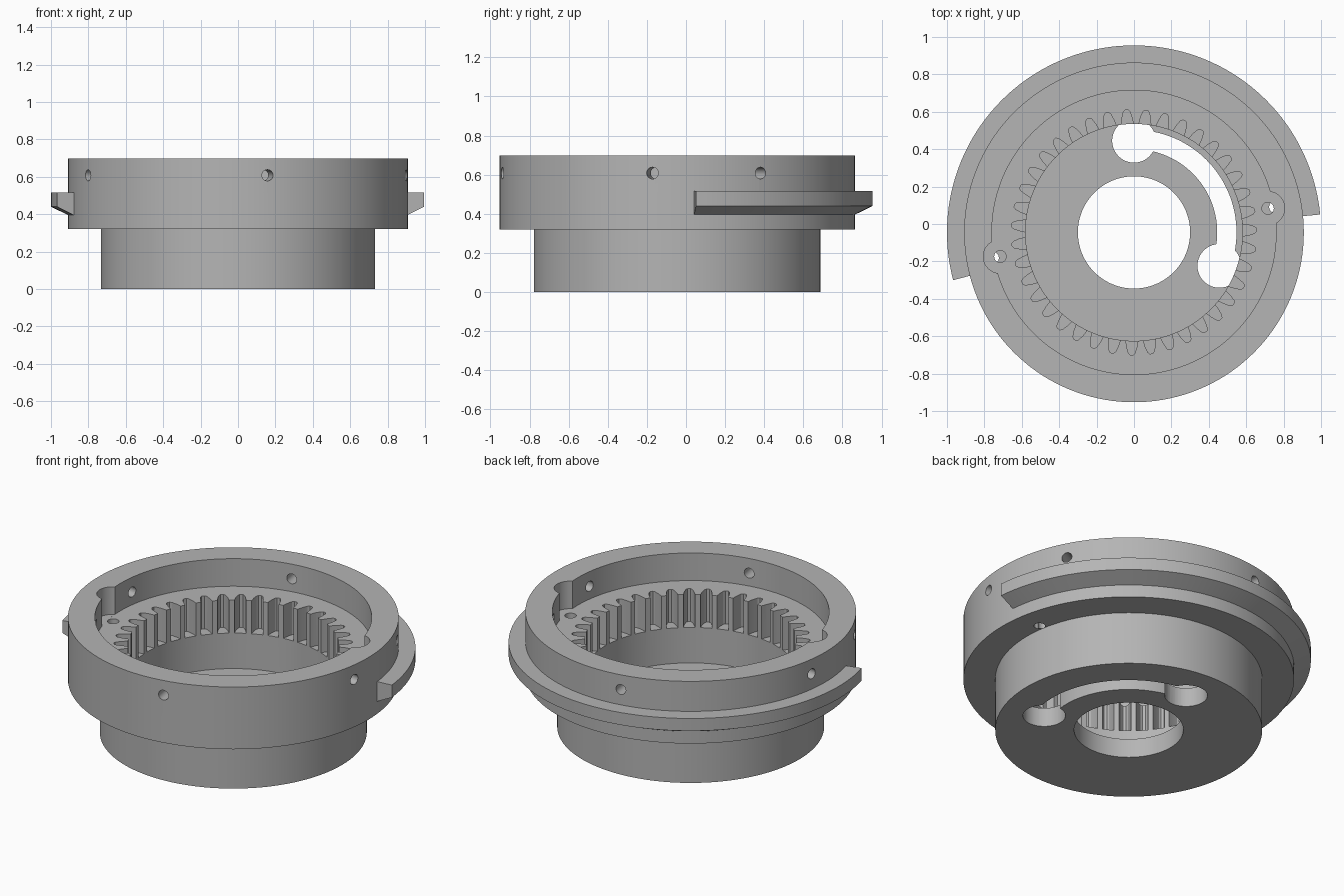
import bpy, bmesh
from math import sin, cos, pi, radians, tau
from mathutils import Matrix, Vector

if "Cube" in bpy.data.objects:
    bpy.data.objects.remove(bpy.data.objects["Cube"])

CENTRE = Vector((0, -0.045, 0))
SEGMENTS = 144

grey = bpy.data.materials.new("machined grey")
grey.use_nodes = True
grey.diffuse_color = (0.46, 0.46, 0.46, 1)
grey.node_tree.nodes["Principled BSDF"].inputs["Base Color"].default_value = (0.46, 0.46, 0.46, 1)


def finish(name, bm):
    bmesh.ops.recalc_face_normals(bm, faces=bm.faces)
    mesh = bpy.data.meshes.new(name)
    bm.to_mesh(mesh)
    bm.free()
    mesh.materials.append(grey)
    obj = bpy.data.objects.new(name, mesh)
    obj.location = CENTRE
    bpy.context.collection.objects.link(obj)
    return obj


def sweep(name, profile, start=0.0, end=360.0):
    """Turn a closed (radius, z) profile about the axis, fully or over an arc."""
    full = end - start >= 360
    steps = max(8, round(SEGMENTS * (end - start) / 360))
    bm = bmesh.new()
    rings = []
    for i in range(steps if full else steps + 1):
        a = radians(start + (end - start) * i / steps)
        rings.append([bm.verts.new((r * cos(a), r * sin(a), z)) for r, z in profile])
    n = len(profile)
    for i in range(steps):
        a, b = rings[i], rings[(i + 1) % len(rings)]
        for j in range(n):
            k = (j + 1) % n
            bm.faces.new((a[j], b[j], b[k], a[k]))
    if not full:
        bm.faces.new(rings[0])
        bm.faces.new(rings[-1])
    return finish(name, bm)


def prism(name, outline, low, high):
    bm = bmesh.new()
    bottom = bm.faces.new([bm.verts.new((x, y, low)) for x, y in outline])
    top = bmesh.ops.extrude_face_region(bm, geom=[bottom])["geom"]
    bmesh.ops.translate(bm, vec=(0, 0, high - low),
                        verts=[v for v in top if isinstance(v, bmesh.types.BMVert)])
    return finish(name, bm)


def polar(radius, degrees):
    return radius * cos(radians(degrees)), radius * sin(radians(degrees))


def post(name, radius, at, low, high, sides=40):
    ring = [(at[0] + radius * cos(tau * i / sides), at[1] + radius * sin(tau * i / sides))
            for i in range(sides)]
    return prism(name, ring, low, high)


def cut(target, cutter):
    cutter.hide_render = True
    mod = target.modifiers.new("cut", "BOOLEAN")
    mod.operation = "DIFFERENCE"
    mod.solver = "EXACT"
    mod.object = cutter
    bpy.context.view_layer.objects.active = target
    bpy.ops.object.modifier_apply(modifier=mod.name)
    bpy.data.objects.remove(cutter)


# Stepped housing: hub, wide collar, deep bore and base plate with centre hole
housing = sweep("housing", [
    (0.30, 0), (0.733, 0), (0.733, 0.32), (0.908, 0.32), (0.908, 0.697),
    (0.76, 0.697), (0.76, 0.53), (0.58, 0.53), (0.58, 0.115), (0.30, 0.115)])

# Internal gear teeth, cut down to a ledge
TEETH = 39
pitch = 360 / TEETH
gap = [(-0.37, 0.57), (-0.27, 0.615), (-0.17, 0.645), (-0.08, 0.655),
       (0.08, 0.655), (0.17, 0.645), (0.27, 0.615), (0.37, 0.57)]
teeth_outline = [polar(r, 93.5 + (i + f) * pitch) for i in range(TEETH) for f, r in gap]
cut(housing, prism("gear_cutter", teeth_outline, 0.33, 0.6))

# Two round recesses in the collar wall, each with a small drilled hole
for angle in (10.2, 190.2):
    spot = polar(0.727, angle)
    cut(housing, post("recess_cutter", 0.09, spot, 0.5301, 0.8))
    cut(housing, post("pin_hole_cutter", 0.032, spot, 0.3201, 0.6, 24))
    # Open the part of the pin hole that clears the hub
    cut(housing, sweep_hole := post("pin_exit_cutter", 0.031, polar(0.7655, angle), 0.25, 0.5, 24))

# Curved slot through the base plate with a round opening at each end
for angle in (90, -21.4):
    cut(housing, post("slot_end_cutter", 0.117, polar(0.49, angle), -0.1, 0.118))
cut(housing, sweep("slot_cutter",
                   [(0.445, -0.1), (0.548, -0.1), (0.548, 0.118), (0.445, 0.118)], -21.4, 90))

# Radial screw holes through the collar
for angle in (28, 100, 172, 208, 280, 352):
    drill = post("screw_hole_cutter", 0.03, (0, 0), 0.68, 1.0, 24)
    drill.data.transform(Matrix.Translation((0, 0, 0.608))
                         @ Matrix.Rotation(radians(angle), 4, "Z")
                         @ Matrix.Rotation(pi / 2, 4, "Y"))
    cut(housing, drill)

# Half-round outer flange with a sloped underside
flange = sweep("outer_flange", [(0.88, 0.395), (0.908, 0.395), (1.0, 0.44), (1.0, 0.515), (0.88, 0.515)],
               5.5, 194.8)

for obj in (housing, flange):
    bpy.ops.object.select_all(action="DESELECT")
    obj.select_set(True)
    bpy.context.view_layer.objects.active = obj
    bpy.ops.object.shade_smooth_by_angle(angle=radians(25))
